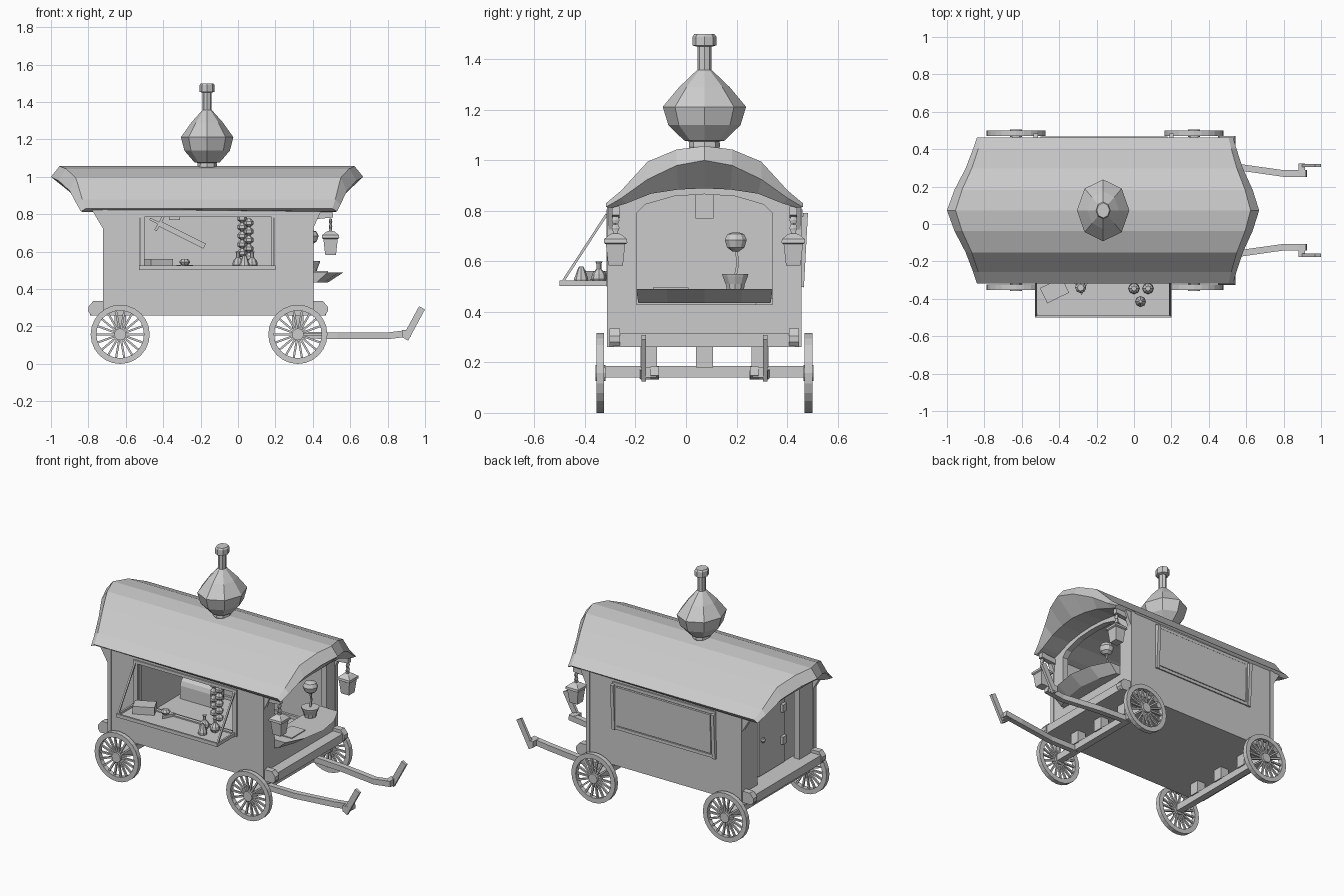
import bpy, bmesh, math
from mathutils import Vector, Matrix

if "Cube" in bpy.data.objects:
    bpy.data.objects.remove(bpy.data.objects["Cube"])

C = 0.073  # y of the wagon's centre plane
grey = bpy.data.materials.new("plain grey")
grey.diffuse_color = (0.6, 0.6, 0.6, 1)
grey.use_nodes = True
grey.node_tree.nodes["Principled BSDF"].inputs["Base Color"].default_value = grey.diffuse_color

def finish(name, bm):
    bmesh.ops.recalc_face_normals(bm, faces=bm.faces)
    me = bpy.data.meshes.new(name)
    bm.to_mesh(me)
    bm.free()
    me.materials.append(grey)
    ob = bpy.data.objects.new(name, me)
    bpy.context.collection.objects.link(ob)
    return ob

def box(name, x0, x1, y0, y1, z0, z1, rot=0):
    bm = bmesh.new()
    c = Vector(((x0 + x1) / 2, (y0 + y1) / 2, (z0 + z1) / 2))
    m = Matrix.Translation(c) @ Matrix.Rotation(rot, 4, 'Z') @ Matrix.Diagonal((x1 - x0, y1 - y0, z1 - z0, 1))
    bmesh.ops.create_cube(bm, size=1, matrix=m)
    return finish(name, bm)

def prism(name, pts, axis, a, b):
    # extrude a 2D outline along an axis from a to b
    put = {'x': lambda p, t: (t, p[0], p[1]), 'y': lambda p, t: (p[0], t, p[1]),
           'z': lambda p, t: (p[0], p[1], t)}[axis]
    bm = bmesh.new()
    A = [bm.verts.new(put(p, a)) for p in pts]
    B = [bm.verts.new(put(p, b)) for p in pts]
    bm.faces.new(A)
    bm.faces.new(B[::-1])
    for i in range(len(pts)):
        j = (i + 1) % len(pts)
        bm.faces.new((A[i], B[i], B[j], A[j]))
    return finish(name, bm)

def lathe(name, prof, n, loc, sx=1, sy=1, turn=0):
    # rings of (radius, z) around a vertical axis
    bm = bmesh.new()
    rings = [[bm.verts.new((loc[0] + sx * r * math.cos(turn + 2 * math.pi * k / n),
                            loc[1] + sy * r * math.sin(turn + 2 * math.pi * k / n), loc[2] + z))
              for k in range(n)] for r, z in prof]
    for P, Q in zip(rings, rings[1:]):
        for k in range(n):
            bm.faces.new((P[k], P[(k + 1) % n], Q[(k + 1) % n], Q[k]))
    bm.faces.new(rings[0][::-1])
    bm.faces.new(rings[-1])
    return finish(name, bm)

def beam(name, pts, w, h):
    # bar through points, w sideways and h upward
    bm = bmesh.new()
    for p, q in zip(pts, pts[1:]):
        p, q = Vector(p), Vector(q)
        d = q - p
        m = Matrix.Translation((p + q) / 2) @ d.to_track_quat('X', 'Z').to_matrix().to_4x4()
        bmesh.ops.create_cube(bm, size=1, matrix=m @ Matrix.Diagonal((d.length + 0.004, w, h, 1)))
    return finish(name, bm)

# roof: a shell with flared ends, steep end faces and a hollow underside
half = [(0.39, 0.83), (0.33, 0.88), (0.225, 0.995), (0.11, 1.043), (0, 1.057)]
tips = [0.815, 0.85, 0.925, 0.98, 1.0]
reach = [0.0, 0.02, 0.06, 0.12, 0.16]
prof = [(-d, z, t, r) for (d, z), t, r in zip(half, tips, reach)]
prof += [(-d, z, t, r) for d, z, t, r in prof[-2::-1]]
bm = bmesh.new()
cols = []
for d, z, t, r in prof:
    zi = 0.812 + (z - 0.83) * 0.34
    k = 0.025 + r * 0.13
    di = C + d * 0.94
    cols.append([bm.verts.new(v) for v in (
        (-0.84 - r, C + d, t), (-0.84 - r + k, C + d, z), (0.53 + r * 0.87 - k, C + d, z),
        (0.53 + r * 0.87, C + d, t), (0.52 + r * 0.2, di, zi), (0.40, di, zi),
        (-0.72, di, zi), (-0.83 - r * 0.2, di, zi))])
for P, Q in zip(cols, cols[1:]):
    for i in range(8):
        j = (i + 1) % 8
        bm.faces.new((P[i], P[j], Q[j], Q[i]))
bm.faces.new(cols[0])
bm.faces.new(cols[-1][::-1])
finish("roof", bm)

# chimney
lathe("chimney", [(.05, 1.03), (.062, 1.055), (.06, 1.075), (.08, 1.078), (.143, 1.14), (.165, 1.212),
                  (.1, 1.29), (.035, 1.352), (.028, 1.357), (.028, 1.45), (.047, 1.455), (.047, 1.49),
                  (.04, 1.5)], 8, (-0.165, C, 0), 0.85, 1)

# body: floor, sills, walls
box("floor", -0.79, 0.47, C - .36, C + .36, 0.26, 0.315)
for s in (-1, 1):
    o = [(-.80, .28), (-.785, .26), (.465, .26), (.48, .28), (.48, .305), (.455, .335), (-.775, .335), (-.80, .305)]
    prism("side_sill", o, 'y', C + s * .335, C + s * .375)
Y0, Y1 = C - .38, C - .35
box("window_wall_lower", -.70, .38, Y0, Y1, .26, .515)
box("window_wall_upper", -.70, .38, Y0, Y1, .785, .83)
box("window_wall_rear", -.70, -.50, Y0, Y1, .515, .785)
box("window_wall_front", .18, .38, Y0, Y1, .515, .785)
box("closed_wall", -.70, .38, C + .35, C + .38, .26, .83)
arch = [(.27, .79), (.235, .825), (.12, .858), (0, .866)]
arch = arch + [(-y, z) for y, z in arch[-2::-1]]
for nm, x0, x1, zb, w in (("front_frame", .36, .40, .43, 1), ("rear_frame", -.72, -.68, .30, .8)):
    o = [(C + .38, zb), (C + .38, .82), (C + .2, .885), (C, .92), (C - .2, .885), (C - .38, .82), (C - .38, zb)]
    i = [(C + y * w, z) for y, z in [(.27, zb)] + arch + [(-.27, zb)]]
    prism(nm, o + i[::-1], 'x', x0, x1)
box("front_lower_wall", .36, .40, C - .38, C + .38, .26, .43)
for s in (-1, 1):
    for x in (-.71, .39):
        box("corner_post", x - .013, x + .013, C + s * .37 - .015, C + s * .37 + .015, .26, .825)
    prism("rear_eave_bracket", [(-.72, .83), (-.785, .83), (-.72, .72)], 'y', C + s * .35, C + s * .38)
    prism("front_eave_bracket", [(.40, .83), (.45, .83), (.40, .72)], 'y', C + s * .35, C + s * .38)

# rear door, set back in its frame
box("rear_door", -.66, -.635, C - .29, C + .29, .31, .87)
box("door_leaf", -.67, -.66, C - .13, C + .13, .32, .80)
for z in (.45, .66):
    box("door_hinge", -.69, -.67, C - .13, C - .09, z, z + .05)
lathe("door_handle", [(.008, -.015), (.016, 0), (.008, .015)], 8, (-.68, C + .1, .55))

# windows: trims, open tray and closed shutter
def trim(name, y0, y1):
    for n, a in (("top", (-.535, .21, y0, y1, .785, .805)), ("bottom", (-.535, .21, y0, y1, .50, .52)),
                 ("rear", (-.535, -.505, y0, y1, .5, .8)), ("front", (.18, .21, y0, y1, .5, .8))):
        box(name + "_" + n, *a)
trim("window_trim", C - .388, C - .365)
trim("shutter_trim", C + .365, C + .388)
prism("closed_shutter", [(C + .375, .525), (C + .387, .525), (C + .394, .78), (C + .375, .78)], 'x', -.50, .18)
for x in (-.525, .2):
    beam("shutter_arm", [(x, C + .384, .5), (x, C + .40, .79)], .022, .02)
box("tray", -.53, .20, -.497, -.30, .503, .512)
box("tray_front_rim", -.53, .20, -.5, -.488, .503, .525)
for x in (-.53, .188):
    box("tray_side_rim", x, x + .012, -.5, -.31, .503, .525)
    beam("tray_stay", [(x + .006, -.488, .52), (x + .006, -.315, .785)], .01, .01)

# wheels
def wheel(x, y):
    bm = bmesh.new()
    n = 24
    rg = []
    for k in range(n):
        a = 2 * math.pi * k / n
        rg.append([bm.verts.new((x + r * math.cos(a), y + h, .158 + r * math.sin(a)))
                   for r, h in ((.158, -.015), (.158, .015), (.127, .015), (.127, -.015))])
    for k in range(n):
        P, Q = rg[k], rg[(k + 1) % n]
        for i in range(4):
            bm.faces.new((P[i], P[(i + 1) % 4], Q[(i + 1) % 4], Q[i]))
    base = Matrix.Translation((x, y, .158))
    for k in range(18):
        m = base @ Matrix.Rotation(2 * math.pi * k / 18, 4, 'Y') @ Matrix.Translation((.08, 0, 0))
        bmesh.ops.create_cube(bm, size=1, matrix=m @ Matrix.Diagonal((.11, .012, .011, 1)))
    bmesh.ops.create_cone(bm, cap_ends=True, segments=12, radius1=.032, radius2=.032, depth=.04,
                          matrix=base @ Matrix.Rotation(math.pi / 2, 4, 'X'))
    finish("wheel", bm)

for x in (-.63, .32):
    box("axle", x - .022, x + .022, C - .40, C + .40, .14, .185)
    for y in (-.22, 0, .22):
        box("axle_block", x - .03, x + .03, C + y - .033, C + y + .033, .18, .265)
    for s in (-1, 1):
        wheel(x, C + s * .412)

# pulling shafts with upright ends
for s in (-1, 1):
    beam("shaft", [(.32, C + s * .24, .155), (.53, C + s * .235, .15), (.80, C + s * .197, .15),
                   (.92, C + s * .197, .165)], .035, .036)
    beam("shaft_end", [(.895, C + s * .24, .135), (.983, C + s * .24, .298)], .018, .036)
    box("shaft_pin", .88, .915, C + s * .22 - .03, C + s * .22 + .03, .14, .18)

# front counter with slanted edge
bm = bmesh.new()
outl = [(.34, -.27, .34), (.48, -.27, .42), (.54, -.15, .46), (.565, 0, .48),
        (.54, .15, .46), (.48, .27, .42), (.34, .27, .34)]
T = [bm.verts.new((x, C + y, .49)) for x, y, b in outl]
B = [bm.verts.new((b, C + y * .97, .435)) for x, y, b in outl]
bm.faces.new(T)
bm.faces.new(B[::-1])
for i in range(7):
    bm.faces.new((T[i], B[i], B[(i + 1) % 7], T[(i + 1) % 7]))
finish("counter", bm)
box("counter_ledger", .38, .48, -.13, .01, .49, .496)

# small tree in a pot on the counter
lathe("plant_pot", [(.036, .49), (.04, .51), (.052, .54), (.055, .55), (.045, .55)], 10, (.385, .195, 0))
beam("plant_trunk", [(.385, .195, .54), (.385, .205, .59), (.385, .198, .66)], .01, .01)
lathe("plant_crown", [(.015, .64), (.036, .655), (.046, .685), (.035, .708), (.012, .715)], 10, (.385, .197, 0))

# hanging lanterns
def lantern(x, y, z):
    q = math.pi / 4
    lathe("lantern", [(.04, 0), (.042, .008), (.054, .085), (.066, .09), (.064, .105), (.03, .125), (.012, .128),
                      (.012, .14)], 4, (x, y, z), turn=q)
    for h in (.15, .18):
        lathe("lantern_link", [(.012, h - .014), (.018, h), (.012, h + .014)], 6, (x, y, z), .5, 1)
for s in (-1, 1):
    lantern(.495, C + s * .352, .583)
    beam("lantern_bracket", [(.40, C + s * .352, .79), (.505, C + s * .352, .80)], .03, .035)
box("ceiling_lamp", -.37, -.31, C - .035, C + .035, .77, .88)

# goods on the tray and inside
box("wooden_crate", -.49, -.36, -.40, -.31, .512, .562, .45)
prism("open_book", [(-.33, -.30), (-.24, -.30), (-.28, -.38)], 'z', .512, .53)
lathe("loaf", [(.02, .53), (.03, .545), (.018, .56)], 8, (-.285, -.34, 0))
for x, y in ((0, -.345), (.075, -.345)):
    lathe("bottle", [(.02, .512), (.03, .53), (.027, .55), (.01, .57), (.01, .59), (.014, .6)], 8, (x, y, 0))
lathe("cone_bottle", [(.026, .512), (.028, .53), (.016, .565), (.008, .58)], 8, (.035, -.415, 0))
for i in range(10):
    lathe("onion", [(.008, -.022), (.026, -.008), (.026, .008), (.008, .024)], 6,
          (.04 + .018 * (-1) ** i, -.275, .57 + i * .023))
lid = [(.33 + .07 * math.cos(math.pi * k / 6), .40 + .055 * math.sin(math.pi * k / 6)) for k in range(7)]
prism("treasure_chest", [(.26, .315)] + lid[::-1] + [(.40, .315)], 'x', -.60, -.38)
beam("sword_blade", [(-.42, .415, .75), (-.18, .415, .63)], .008, .03)
beam("sword_grip", [(-.47, .415, .775), (-.42, .415, .75)], .012, .014)
beam("sword_guard", [(-.44, .415, .715), (-.40, .415, .785)], .014, .014)
